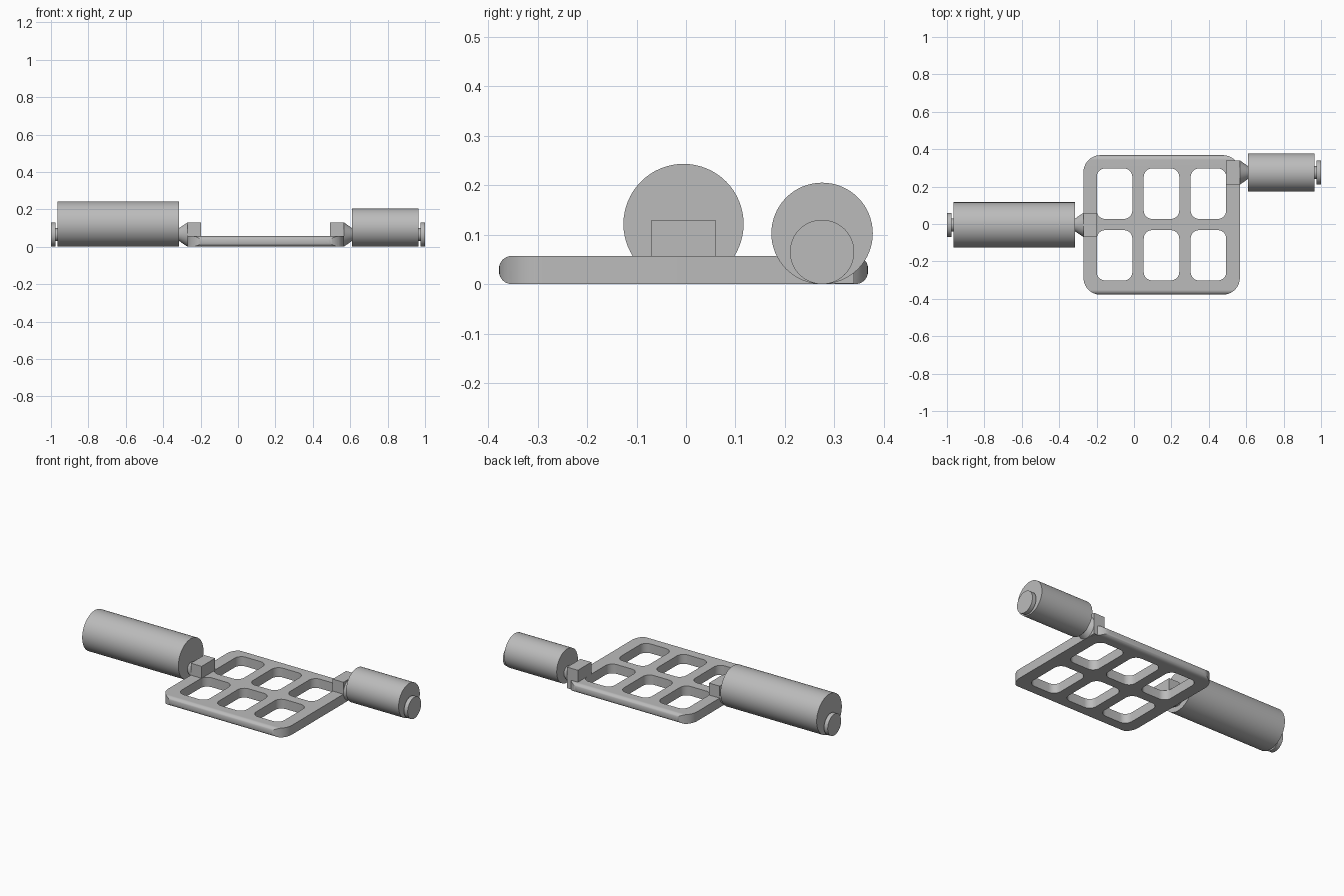
import bpy, bmesh, math
from mathutils import Matrix, Vector

cube = bpy.data.objects.get("Cube")
if cube:
    bpy.data.objects.remove(cube, do_unlink=True)

grey = bpy.data.materials.new("light_grey")
grey.use_nodes = True
grey.diffuse_color = (0.5, 0.5, 0.5, 1)
grey.node_tree.nodes["Principled BSDF"].inputs["Base Color"].default_value = (0.5, 0.5, 0.5, 1)


def make_object(name, bm):
    bmesh.ops.recalc_face_normals(bm, faces=bm.faces)
    mesh = bpy.data.meshes.new(name)
    bm.to_mesh(mesh)
    bm.free()
    mesh.materials.append(grey)
    ob = bpy.data.objects.new(name, mesh)
    bpy.context.collection.objects.link(ob)
    return ob


def rounded_prism(name, u0, u1, v0, v1, radius, low, high, place, steps=10):
    """Rounded rectangle in (u, v), extruded from low to high; place maps to xyz."""
    bm = bmesh.new()
    corners = [(u1 - radius, v1 - radius), (u0 + radius, v1 - radius),
               (u0 + radius, v0 + radius), (u1 - radius, v0 + radius)]
    ring = []
    for i, (cu, cv) in enumerate(corners):
        for s in range(steps + 1):
            a = (i + s / steps) * math.pi / 2
            u, v = cu + radius * math.cos(a), cv + radius * math.sin(a)
            ring.append(bm.verts.new(place(u, v, low)))
    face = bm.faces.new(ring)
    grown = bmesh.ops.extrude_face_region(bm, geom=[face])
    shift = Vector(place(0, 0, high)) - Vector(place(0, 0, low))
    moved = [e for e in grown["geom"] if isinstance(e, bmesh.types.BMVert)]
    bmesh.ops.translate(bm, vec=shift, verts=moved)
    return make_object(name, bm)


def boolean(target, tool, operation):
    mod = target.modifiers.new("boolean", "BOOLEAN")
    mod.operation, mod.solver, mod.object = operation, "EXACT", tool
    bpy.context.view_layer.objects.active = target
    bpy.ops.object.modifier_apply(modifier=mod.name)
    bpy.data.objects.remove(tool, do_unlink=True)


def round_bar(name, x0, x1, y, z, r0, r1=None, sides=64):
    """Cylinder or cone lying along x, radius r0 at x0 and r1 at x1."""
    bm = bmesh.new()
    turn = (Matrix.Translation(((x0 + x1) / 2, y, z))
            @ Matrix.Rotation(math.pi / 2, 4, "Y"))
    bmesh.ops.create_cone(bm, cap_ends=True, segments=sides, radius1=r0,
                          radius2=r0 if r1 is None else r1,
                          depth=x1 - x0, matrix=turn)
    return make_object(name, bm)


def block(name, x0, x1, y0, y1, z0, z1):
    bm = bmesh.new()
    bmesh.ops.create_cube(bm, size=1, matrix=Matrix.Translation(
        ((x0 + x1) / 2, (y0 + y1) / 2, (z0 + z1) / 2))
        @ Matrix.Diagonal((x1 - x0, y1 - y0, z1 - z0, 1)))
    return make_object(name, bm)


def plan(u, v, w):
    return (u, v, w)


def side(u, v, w):
    return (w, u, v)


# Frame plate: rounded corners in plan, rounded front and back edges
THICK = 0.057
parts = []
frame = rounded_prism("frame_plate", -0.27, 0.566, -0.378, 0.368, 0.09, -0.05, 0.1, plan)
edge = rounded_prism("edge_shape", -0.378, 0.368, 0, THICK, 0.026, -0.5, 0.8, side)
boolean(frame, edge, "INTERSECT")

# Six windows in the frame
for x in (-0.199, 0.052, 0.303):
    for y0, y1 in ((-0.302, -0.033), (0.027, 0.297)):
        hole = rounded_prism("window_cutter", x, x + 0.19, y0, y1, 0.045, -0.1, 0.2, plan)
        boolean(frame, hole, "DIFFERENCE")
parts.append(frame)

# Each roller: mounting block, cone, pin, roller body and end cap
PIN = 0.065
for tag, sign, root, y, start, radius in (("right", -1, 0.27, -0.005, 0.315, 0.1215),
                                          ("left", 1, 0.566, 0.275, 0.61, 0.1025)):
    def bar(name, a, b, z, r0, r1=None):
        r1 = r0 if r1 is None else r1
        if sign < 0:
            a, b, r0, r1 = -b, -a, r1, r0
        parts.append(round_bar(tag + name, a, b, y, z, r0, r1))

    inner, outer = sorted((sign * (root - 0.073), sign * root))
    parts.append(block(tag + "_mount_block", inner, outer, y - PIN, y + PIN, 0.001, 2 * PIN))
    bar("_mount_cone", root, start, PIN, PIN, 0.034)
    bar("_pin", start - 0.005, 0.977, PIN, 0.034)
    bar("_roller", start, 0.965, radius, radius)
    bar("_end_cap", 0.975, 1.0, PIN, PIN)

# Smooth the round surfaces and keep the hard edges
bpy.ops.object.select_all(action="DESELECT")
for ob in parts:
    ob.select_set(True)
bpy.context.view_layer.objects.active = frame
bpy.ops.object.shade_smooth_by_angle(angle=math.radians(30))
